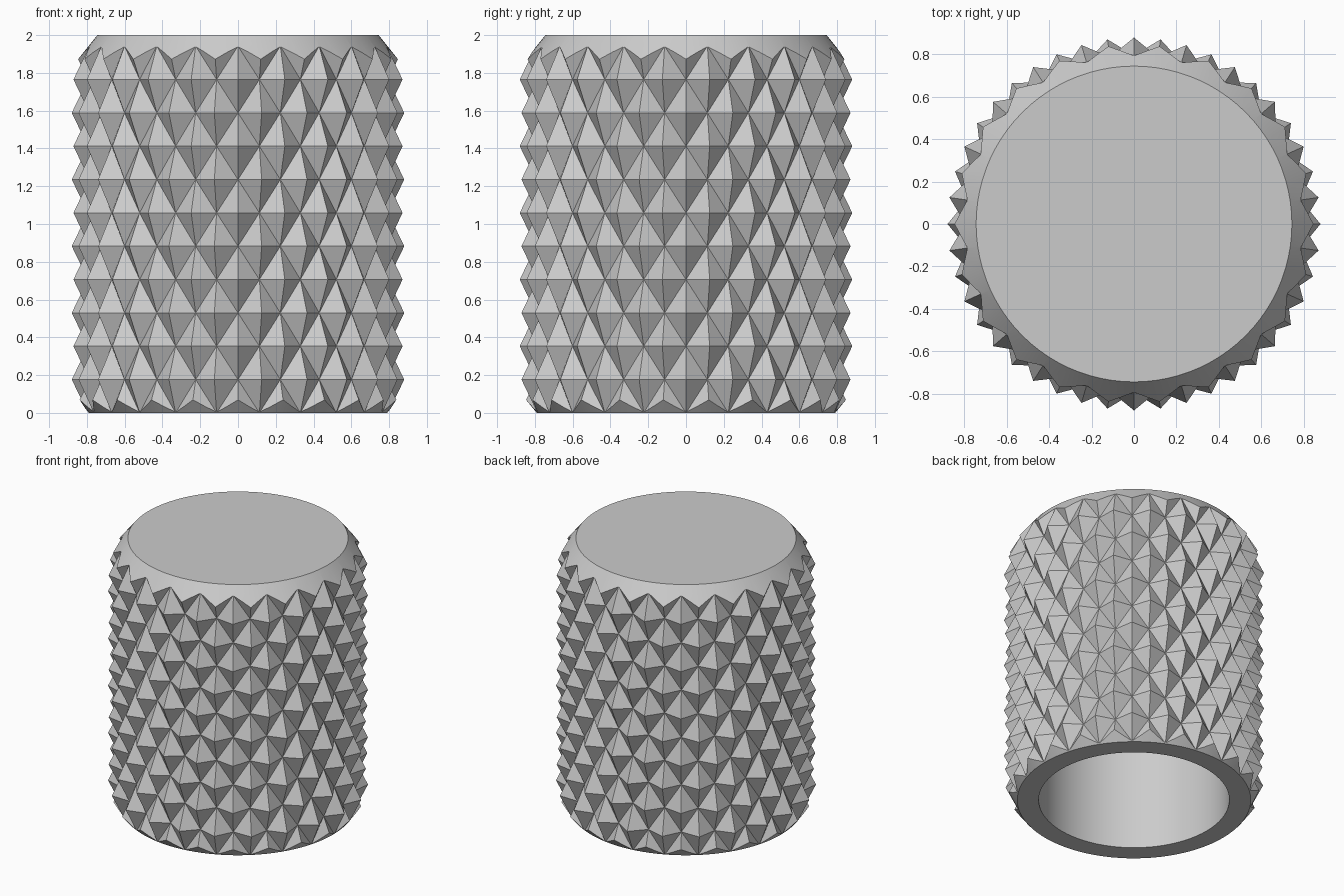
import bpy
import bmesh
from math import cos, sin, pi, radians

if "Cube" in bpy.data.objects:
    bpy.data.objects.remove(bpy.data.objects["Cube"], do_unlink=True)

STEPS = 44            # alternating ridges and grooves around the knob
PEAK, VALLEY = 0.88, 0.795
ROW = 0.1765          # height of one knurl row

# Single grey material
grey = bpy.data.materials.new("plain_grey")
grey.use_nodes = True
colour = (0.6, 0.6, 0.6, 1.0)
grey.diffuse_color = colour
grey.node_tree.nodes["Principled BSDF"].inputs["Base Color"].default_value = colour


def make_object(name, bm):
    bmesh.ops.recalc_face_normals(bm, faces=bm.faces)
    mesh = bpy.data.meshes.new(name)
    bm.to_mesh(mesh)
    bm.free()
    mesh.materials.append(grey)
    obj = bpy.data.objects.new(name, mesh)
    bpy.context.collection.objects.link(obj)
    return obj


# Knurled sleeve: a checkerboard of pyramids, overlong at both ends
bm = bmesh.new()
rows = []
for k in range(-1, 13):
    ring = []
    for i in range(STEPS):
        r = PEAK if (i + k) % 2 == 0 else VALLEY
        a = 2 * pi * i / STEPS - pi / 2
        ring.append(bm.verts.new((r * cos(a), r * sin(a), k * ROW)))
    rows.append(ring)
for n, (low, high) in enumerate(zip(rows, rows[1:])):
    for i in range(STEPS):
        j = (i + 1) % STEPS
        a, b, c, d = low[i], low[j], high[j], high[i]
        if (i + n - 1) % 2 == 0:
            bm.faces.new((a, b, d))
            bm.faces.new((b, c, d))
        else:
            bm.faces.new((a, b, c))
            bm.faces.new((a, c, d))
bm.faces.new(rows[0])
bm.faces.new(rows[-1])
knob = make_object("knurled_knob", bm)

# Turned envelope: chamfered ends and a blind hole from below
profile = [(0, 2), (0.745, 2), (0.905, 1.8), (0.905, 0.14),
           (0.79, 0), (0.645, 0), (0.645, 1.85), (0, 1.85)]
bm = bmesh.new()
points = [bm.verts.new((x, 0, z)) for x, z in profile]
edges = [bm.edges.new(pair) for pair in zip(points, points[1:])]
bmesh.ops.spin(bm, geom=points + edges, cent=(0, 0, 0), axis=(0, 0, 1),
               angle=2 * pi, steps=STEPS * 2, use_duplicate=False)
bmesh.ops.remove_doubles(bm, verts=bm.verts, dist=0.0001)
envelope = make_object("turning_envelope", bm)
envelope.hide_render = True

# Trim the sleeve to the envelope
bpy.context.view_layer.objects.active = knob
knob.select_set(True)
trim = knob.modifiers.new("trim", "BOOLEAN")
trim.operation = "INTERSECT"
trim.solver = "EXACT"
trim.object = envelope
bpy.ops.object.modifier_apply(modifier=trim.name)
bpy.data.objects.remove(envelope, do_unlink=True)

# Smooth the turned surfaces, keep the knurl crisp
bpy.ops.object.shade_smooth_by_angle(angle=radians(20))
